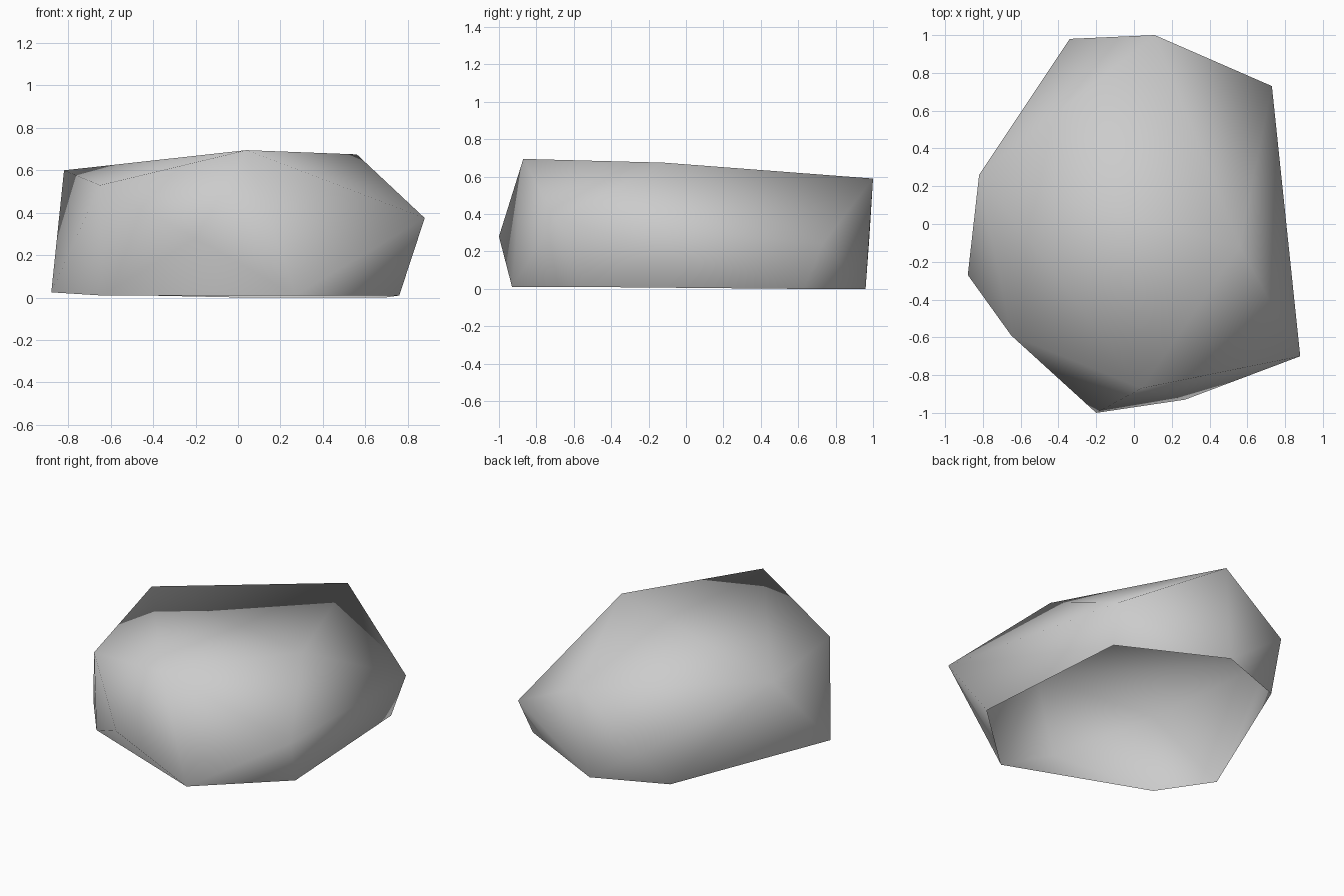
import bpy, bmesh

cube = bpy.data.objects.get("Cube")
if cube:
    bpy.data.objects.remove(cube)


def flat_material(name, rgb):
    mat = bpy.data.materials.new(name)
    mat.use_nodes = True
    colour = (*rgb, 1)
    mat.diffuse_color = colour
    mat.node_tree.nodes["Principled BSDF"].inputs["Base Color"].default_value = colour
    return mat


# Corners of the boulder, going round each level
ground_ring = [(0.27, -0.93, 0.01), (0.76, -0.48, 0.01), (0.69, 0.63, 0),
               (0.04, 0.96, 0), (-0.43, 0.78, 0.01), (-0.88, -0.27, 0.025),
               (-0.64, -0.58, 0.01)]
middle_ring = [(-0.20, -1.0, 0.28), (0.88, -0.70, 0.375),
               (0.73, 0.73, 0.24), (-0.34, 0.98, 0.27)]
top_ring = [(0.04, -0.87, 0.695), (0.56, -0.12, 0.675), (0.11, 1.0, 0.59),
            (-0.82, 0.26, 0.60), (-0.76, 0.01, 0.575), (-0.65, -0.59, 0.53)]

# Wrap the corners in a hull
bm = bmesh.new()
for corner in ground_ring + middle_ring + top_ring:
    bm.verts.new(corner)
bmesh.ops.convex_hull(bm, input=list(bm.verts))
bmesh.ops.recalc_face_normals(bm, faces=list(bm.faces))

# Open the underside
underside = [f for f in bm.faces if max(v.co.z for v in f.verts) < 0.05]
bmesh.ops.delete(bm, geom=underside, context='FACES')
for f in bm.faces:
    f.smooth = True

mesh = bpy.data.meshes.new("boulder")
bm.to_mesh(mesh)
bm.free()
mesh.materials.append(flat_material("stone grey", (0.6, 0.6, 0.6)))
boulder = bpy.data.objects.new("boulder", mesh)
bpy.context.collection.objects.link(boulder)
